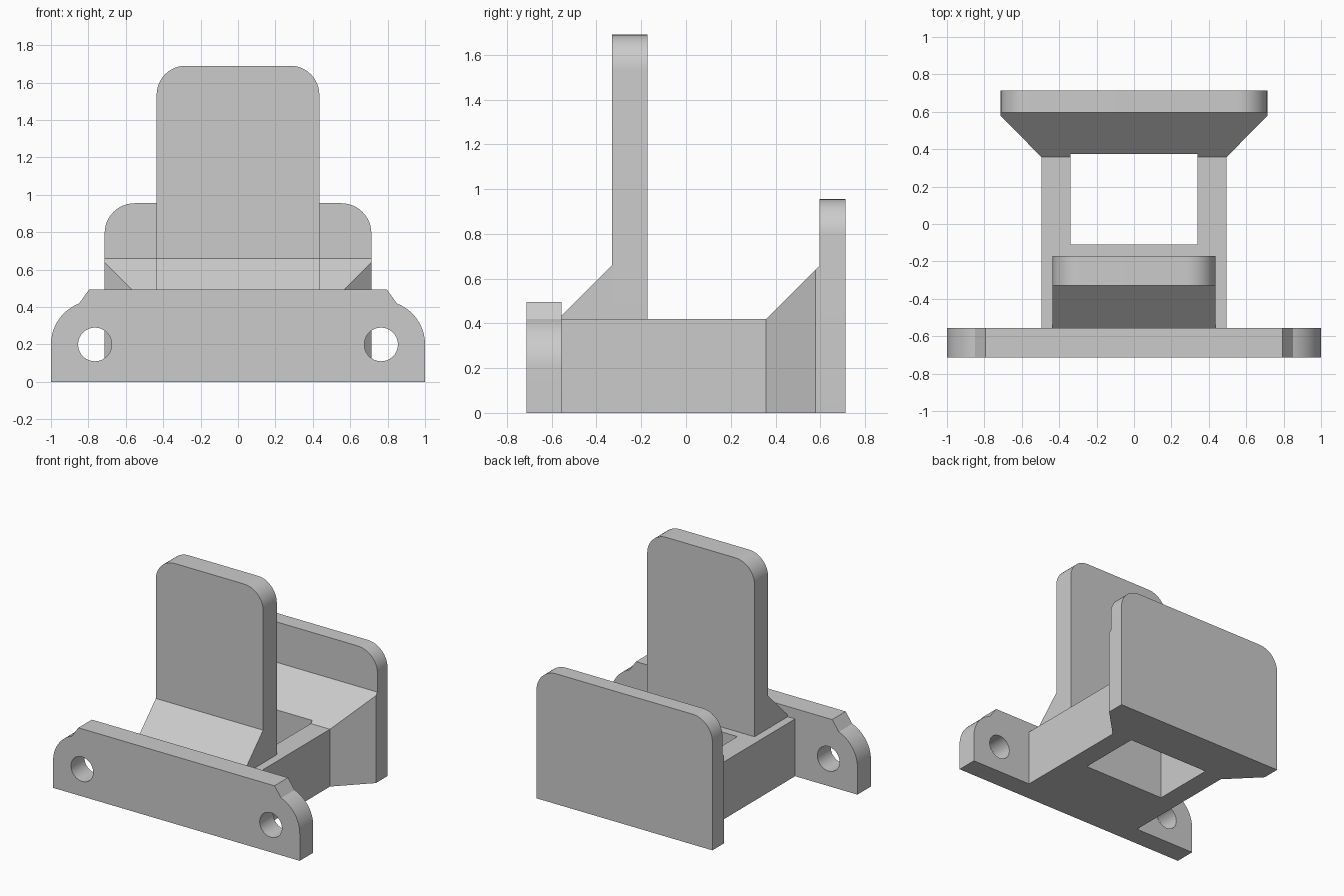
import bpy, bmesh
from math import sin, cos, radians, pi

cube = bpy.data.objects.get("Cube")
if cube:
    bpy.data.objects.remove(cube, do_unlink=True)

GREY = (0.6, 0.6, 0.6, 1)
grey = bpy.data.materials.new("plain grey")
grey.use_nodes = True
grey.diffuse_color = GREY
grey.node_tree.nodes["Principled BSDF"].inputs["Base Color"].default_value = GREY


def finish(name, bm):
    bmesh.ops.recalc_face_normals(bm, faces=bm.faces)
    mesh = bpy.data.meshes.new(name)
    bm.to_mesh(mesh)
    bm.free()
    mesh.materials.append(grey)
    ob = bpy.data.objects.new(name, mesh)
    bpy.context.collection.objects.link(ob)
    return ob


def loft(name, rings):
    """Closed solid through rings of matching points."""
    bm = bmesh.new()
    loops = [[bm.verts.new(p) for p in ring] for ring in rings]
    n = len(loops[0])
    for a, b in zip(loops, loops[1:]):
        for i in range(n):
            j = (i + 1) % n
            bm.faces.new((a[i], a[j], b[j], b[i]))
    bm.faces.new(loops[0])
    bm.faces.new(loops[-1])
    return finish(name, bm)


def slab(name, half, y0, y1):
    """Mirror a right-hand outline (x, z) and extrude it along y."""
    outline = half + [(-x, z) for x, z in reversed(half)]
    return loft(name, [[(x, y, z) for x, z in outline] for y in (y0, y1)])


def arc(cx, cz, r, end=90, steps=12):
    angles = [radians(end * i / steps) for i in range(steps + 1)]
    return [(cx + r * cos(a), cz + r * sin(a)) for a in angles]


def rounded_plate(name, w, z0, z1, r, y0, y1):
    return slab(name, [(w, z0)] + arc(w - r, z1 - r, r), y0, y1)


def cut(ob, cutter):
    cutter.hide_render = True
    mod = ob.modifiers.new("cut", "BOOLEAN")
    mod.operation = "DIFFERENCE"
    mod.solver = "EXACT"
    mod.object = cutter
    bpy.context.view_layer.objects.active = ob
    bpy.ops.object.modifier_apply(modifier=mod.name)
    bpy.data.objects.remove(cutter, do_unlink=True)


# Mounting plate with rounded ears and bolt holes
EAR_X, EAR_Z = 0.765, 0.2
mount = slab("mounting_plate",
             [(1, 0)] + arc(EAR_X, EAR_Z, 0.235, 69) + [(0.795, 0.495)],
             -0.713, -0.557)
for side in (-1, 1):
    circle = [(side * EAR_X + 0.09 * cos(2 * pi * i / 40),
               EAR_Z + 0.09 * sin(2 * pi * i / 40)) for i in range(40)]
    cut(mount, loft("hole_cutter", [[(x, y, z) for x, z in circle] for y in (-0.9, -0.4)]))

# Base block, flaring out and up towards the back plate
sections = [(-0.557, 0.495, 0.42), (0.358, 0.495, 0.42),
            (0.578, 0.713, 0.64), (0.597, 0.713, 0.659)]
base = loft("base_block", [[(-w, y, 0), (w, y, 0), (w, y, h), (-w, y, h)]
                           for y, w, h in sections])
window = [(-0.34, -0.11), (0.34, -0.11), (0.34, 0.375), (-0.34, 0.375)]
cut(base, loft("window_cutter", [[(x, y, z) for x, y in window] for z in (-0.2, 1)]))

# Back plate and tall upright plate
back = rounded_plate("back_plate", 0.713, 0, 0.955, 0.16, 0.597, 0.713)
upright = rounded_plate("upright_plate", 0.435, 0.42, 1.69, 0.155, -0.33, -0.172)

# Sloped brace in front of the upright
brace = [(-0.557, 0.42), (-0.33, 0.42), (-0.33, 0.66), (-0.557, 0.433)]
loft("upright_brace", [[(x, y, z) for y, z in brace] for x in (-0.435, 0.435)])

# Smooth the rounded corners and holes
bpy.ops.object.select_all(action="DESELECT")
for ob in (mount, back, upright):
    ob.select_set(True)
bpy.context.view_layer.objects.active = mount
bpy.ops.object.shade_smooth_by_angle(angle=radians(20))
